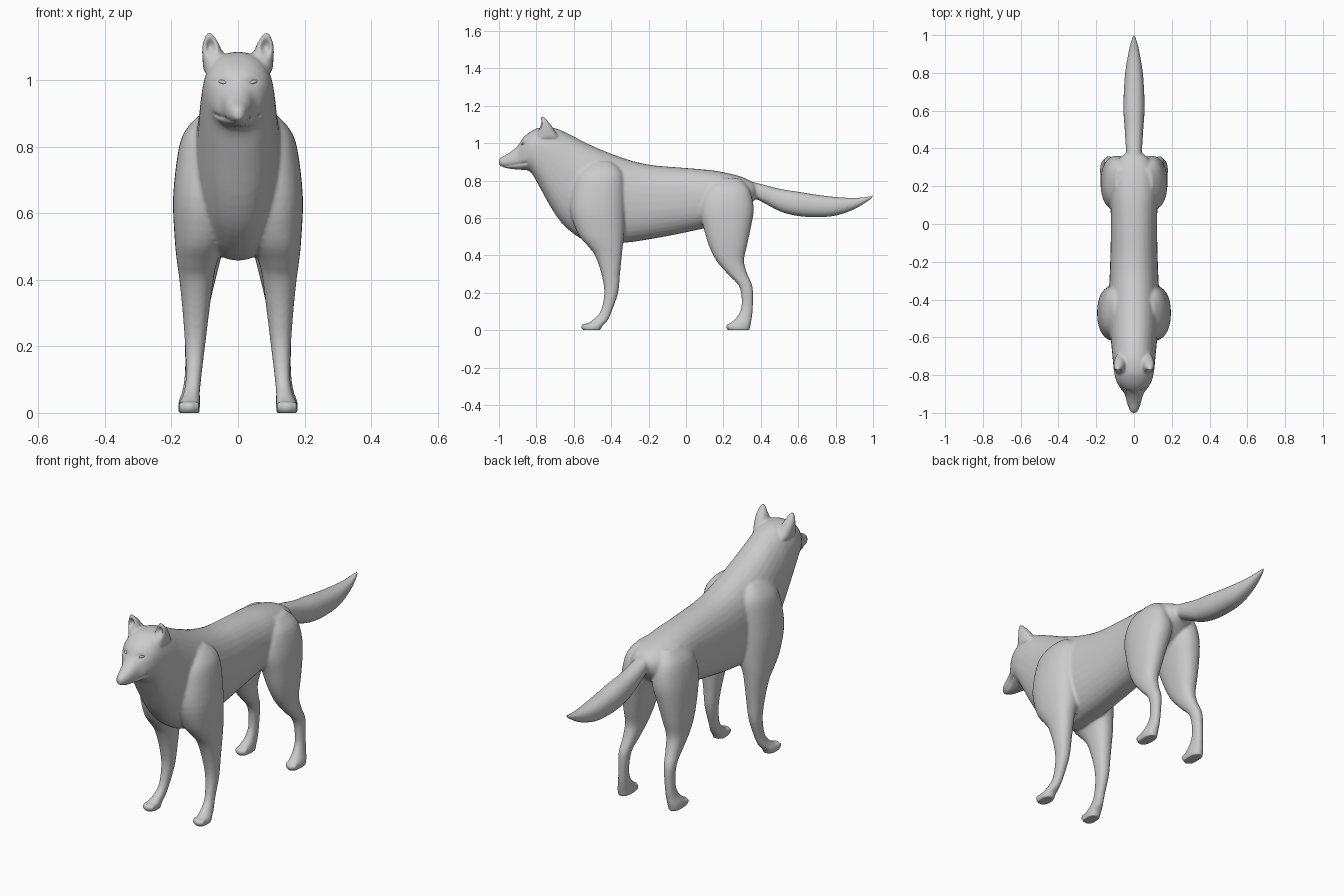
import bpy, bmesh, math
from mathutils import Matrix, Vector
from mathutils.bvhtree import BVHTree

default_cube = bpy.data.objects.get("Cube")
if default_cube:
    bpy.data.objects.remove(default_cube, do_unlink=True)

coat = bpy.data.materials.new("coat grey")
coat.use_nodes = True
coat.diffuse_color = (.6, .6, .6, 1)
coat.node_tree.nodes["Principled BSDF"].inputs["Base Color"].default_value = (.6, .6, .6, 1)


def spline(a, b, c, d, t):
    """Smooth blend between two keys b and c."""
    return [q + t * ((r - p) / 2 + t * ((p - 2.5 * q + 2 * r - s / 2)
            + t * (1.5 * (q - r) + (s - p) / 2))) for p, q, r, s in zip(a, b, c, d)]


def loft(bm, keys, axis, steps=4, sides=32):
    """Skin oval rings. Key: position, low, high, inner x, outer x, height of widest point."""
    rows = []
    for i in range(len(keys) - 1):
        a, d = keys[max(i - 1, 0)], keys[min(i + 2, len(keys) - 1)]
        rows += [spline(a, keys[i], keys[i + 1], d, s / steps) for s in range(steps)]
    rows.append(keys[-1])
    rings = []
    for pos, low, high, x0, x1, widest in rows:
        mid = low + (high - low) * widest
        ring = []
        for k in range(sides):
            ang = math.tau * k / sides
            c, s = math.cos(ang), math.sin(ang)
            c = math.copysign(abs(c) ** .88, c)
            s = math.copysign(abs(s) ** .88, s)
            x = (x0 + x1) / 2 + c * (x1 - x0) / 2
            v = mid + s * (high - mid if s > 0 else mid - low)
            ring.append(bm.verts.new((x, pos, v) if axis == "Y" else (x, v, pos)))
        rings.append(ring)
    for r, q in zip(rings, rings[1:]):
        for k in range(sides):
            n = (k + 1) % sides
            bm.faces.new((r[k], r[n], q[n], q[k]))
    bm.faces.new(rings[0])
    bm.faces.new(rings[-1])


def blob(bm, centre, radii):
    bmesh.ops.create_uvsphere(bm, u_segments=16, v_segments=10, radius=1,
                              matrix=Matrix.Translation(centre) @ Matrix.Diagonal((*radii, 1)))


def centred(keys):
    """Expand (position, low, high, half width, widest) to a symmetric ring key."""
    return [(p, lo, hi, -w, w, f) for p, lo, hi, w, f in keys]


def limb(keys):
    return [(*k, .5) for k in keys]


# Head, neck and trunk
trunk = centred([
    (-1, .882, .912, .012, .5), (-.985, .873, .926, .023, .5), (-.95, .864, .945, .036, .5),
    (-.9, .858, .985, .05, .45), (-.87, .856, 1.03, .072, .5), (-.83, .845, 1.062, .094, .55),
    (-.78, .76, 1.083, .106, .6), (-.7, .62, 1.08, .114, .6), (-.62, .53, 1.045, .122, .55),
    (-.5, .462, .985, .135, .5), (-.35, .465, .925, .132, .5), (-.2, .485, .885, .126, .5),
    (0, .523, .867, .122, .5), (.15, .56, .853, .125, .5), (.28, .62, .825, .11, .5),
    (.35, .68, .795, .075, .5), (.38, .71, .77, .03, .5)])

tail = centred([
    (.3, .7, .8, .03, .5), (.365, .705, .79, .04, .5), (.5, .636, .756, .049, .5),
    (.6, .61, .74, .056, .5), (.7, .604, .724, .054, .5), (.8, .612, .712, .047, .5),
    (.9, .646, .707, .031, .5), (.97, .688, .714, .016, .5), (1, .71, .722, .005, .5)])

# Limbs and ears on the +x side, mirrored later
foreleg = limb([
    (.9, -.5, -.4, .05, .11), (.86, -.56, -.35, .02, .15), (.8, -.6, -.33, 0, .177),
    (.65, -.62, -.325, 0, .195), (.52, -.58, -.33, .035, .19), (.45, -.525, -.338, .063, .183),
    (.4, -.487, -.343, .074, .176), (.3, -.452, -.353, .087, .166), (.2, -.437, -.363, .099, .159),
    (.1, -.457, -.397, .111, .157), (.05, -.505, -.42, .115, .167), (.025, -.545, -.445, .114, .179),
    (-.004, -.55, -.46, .116, .178)])

hindleg = limb([
    (.81, .16, .29, .03, .1), (.75, .1, .34, .02, .15), (.65, .07, .362, .005, .173),
    (.55, .093, .347, .03, .177), (.45, .123, .326, .055, .173), (.37, .163, .31, .075, .166),
    (.3, .223, .328, .09, .161), (.23, .286, .356, .105, .16), (.13, .297, .358, .114, .159),
    (.07, .272, .353, .115, .166), (.03, .23, .346, .114, .179), (-.004, .225, .338, .116, .178)])

ear = limb([
    (1.03, -.8, -.68, .035, .104), (1.08, -.787, -.71, .046, .108), (1.11, -.784, -.732, .058, .106),
    (1.13, -.78, -.75, .07, .099), (1.142, -.777, -.762, .079, .092)])

bm = bmesh.new()
for part in (foreleg, hindleg, ear):
    loft(bm, part, "Z")

# Toes
for front in (-.548, .227):
    for i in range(4):
        back = .01 * abs(i - 1.5)
        blob(bm, (.124 + .0155 * i, front + back, .018), (.0085, .02, .018))

half = bm.verts[:] + bm.edges[:] + bm.faces[:]
copy = bmesh.ops.duplicate(bm, geom=half)["geom"]
for v in copy:
    if isinstance(v, bmesh.types.BMVert):
        v.co.x = -v.co.x

loft(bm, trunk, "Y")
loft(bm, tail, "Y")
blob(bm, (0, -.982, .905), (.021, .02, .017))
bmesh.ops.recalc_face_normals(bm, faces=bm.faces)

# Fuse all parts into one smooth skin
mesh = bpy.data.meshes.new("parts")
bm.to_mesh(mesh)
bm.free()
body = bpy.data.objects.new("body", mesh)
bpy.context.collection.objects.link(body)
remesh = body.modifiers.new("fuse", "REMESH")
remesh.mode = "VOXEL"
remesh.voxel_size = .0075
smooth = body.modifiers.new("soften", "SMOOTH")
smooth.factor = .5
smooth.iterations = 4
bpy.context.view_layer.update()
skin = bpy.data.meshes.new_from_object(body.evaluated_get(bpy.context.evaluated_depsgraph_get()))
body.modifiers.clear()
body.data = skin

# Sculpt the ear hollows, eye sockets, mouth and sole
bm = bmesh.new()
bm.from_mesh(skin)
bm.normal_update()


def dent(v, centre, radii, push):
    d = sum(((abs(p) if i == 0 else p) - c) ** 2 / r ** 2
            for i, (p, c, r) in enumerate(zip(v.co, centre, radii)))
    return Vector(push) * math.exp(-d)


for v in bm.verts:
    move = Vector()
    if v.co.y < -.7 and v.co.z > .9:
        if v.normal.y < -.2:
            move += dent(v, (.083, -.78, 1.1), (.013, .05, .022), (0, .028, 0))
        move += dent(v, (.045, -.875, .995), (.022, .03, .01), (0, .007, 0))
    if v.co.y < -.85 and v.co.z < .93:
        lip = .876 + (v.co.y + .98) * .14
        groove = math.exp(-((v.co.z - lip) / .006) ** 2)
        move += Vector((-.1 * v.co.x, .004, 0)) * groove
    v.co += move
    v.co.z = max(v.co.z, 0)
surface = BVHTree.FromBMesh(bm)
bm.to_mesh(skin)
bm.free()

# Eyes sit on the face
eyes = []
for side in (1, -1):
    hit = surface.ray_cast(Vector((side * .047, -2, .994)), Vector((0, 1, 0)))[0]
    bpy.ops.mesh.primitive_uv_sphere_add(segments=20, ring_count=12, radius=1, location=hit,
                                         rotation=(0, side * -.25, side * .6))
    eye = bpy.context.object
    eye.name = "left_eye" if side > 0 else "right_eye"
    eye.scale = (.014, .006, .006)
    eyes.append(eye)

for ob in [body] + eyes:
    ob.data.materials.clear()
    ob.data.materials.append(coat)
    for p in ob.data.polygons:
        p.use_smooth = True
        p.material_index = 0
